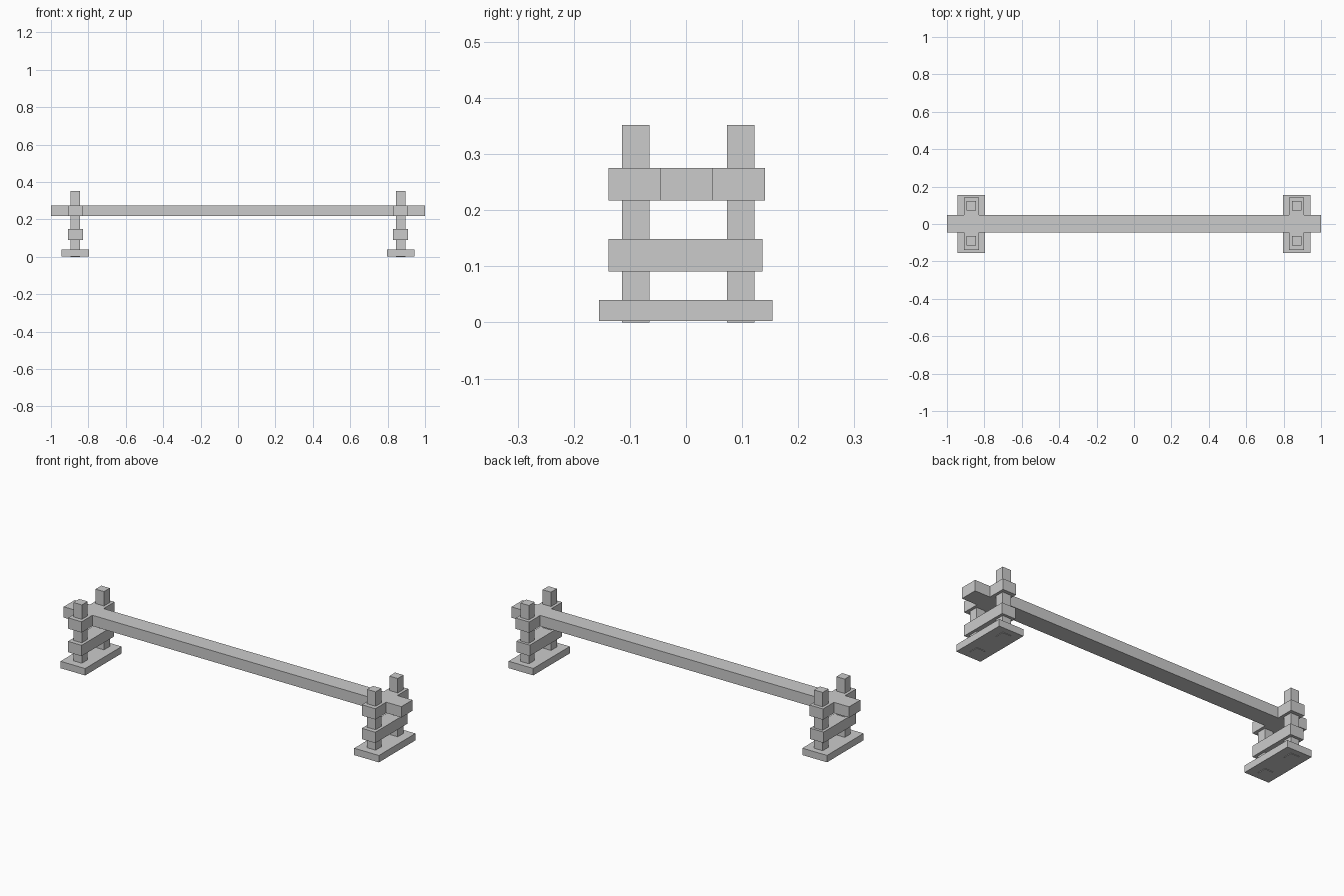
import bpy, bmesh

if "Cube" in bpy.data.objects:
    bpy.data.objects.remove(bpy.data.objects["Cube"])


def prism(name, outline, z0, z1):
    """Extrude a flat outline from z0 up to z1."""
    bm = bmesh.new()
    face = bm.faces.new([bm.verts.new((x, y, z0)) for x, y in outline])
    top = bmesh.ops.extrude_face_region(bm, geom=[face])
    verts = [v for v in top["geom"] if isinstance(v, bmesh.types.BMVert)]
    bmesh.ops.translate(bm, verts=verts, vec=(0, 0, z1 - z0))
    bmesh.ops.recalc_face_normals(bm, faces=bm.faces)
    mesh = bpy.data.meshes.new(name)
    bm.to_mesh(mesh)
    bm.free()
    obj = bpy.data.objects.new(name, mesh)
    bpy.context.collection.objects.link(obj)
    return obj


def box(name, cx, width, y0, y1, z0, z1):
    a, b = cx - width / 2, cx + width / 2
    return prism(name, [(a, y0), (b, y0), (b, y1), (a, y1)], z0, z1)


END_X = 0.87      # centre of each end stand
RAIL_W = 0.08     # width of the cross rails

# End stands: foot, lower rail and two posts on each side
for side, cx in (("left", -END_X), ("right", END_X)):
    box(f"{side}_foot", cx, 0.146, -0.155, 0.154, 0.003, 0.04)
    box(f"{side}_lower_rail", cx, RAIL_W, -0.138, 0.136, 0.091, 0.149)
    box(f"{side}_front_post", cx, 0.05, -0.114, -0.065, 0, 0.352)
    box(f"{side}_back_post", cx, 0.05, 0.073, 0.122, 0, 0.352)

# Long beam with crossed arms at both ends, as one outline
a, b = END_X - RAIL_W / 2, END_X + RAIL_W / 2


def edge(inner, outer):
    half = [(a, inner), (a, outer), (b, outer), (b, inner), (1.0, inner)]
    return [(-x, y) for x, y in reversed(half)] + half


prism("long_beam", edge(-0.046, -0.138) + edge(0.048, 0.141)[::-1], 0.217, 0.275)
